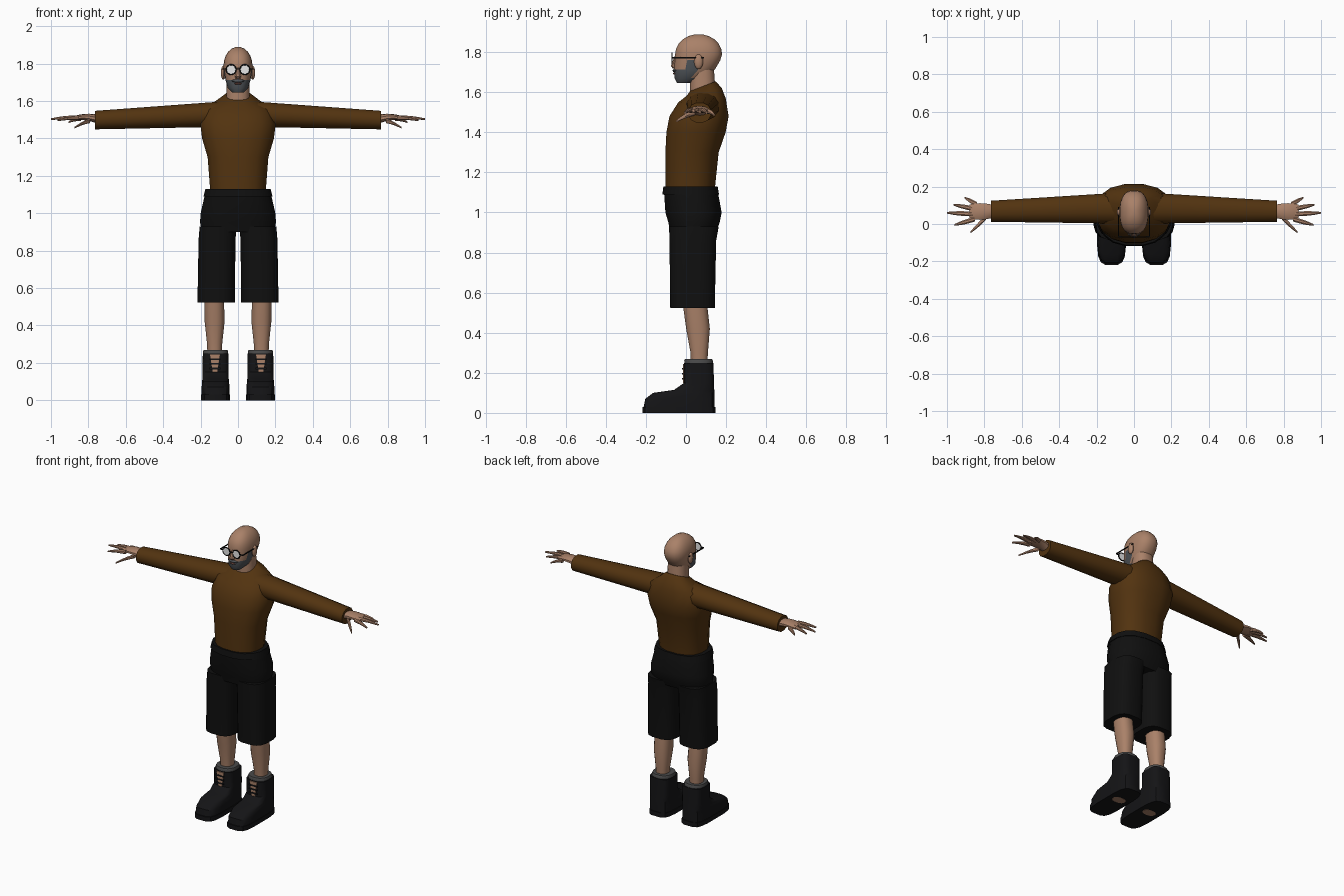
import bpy
import bmesh
from math import cos, sin, pi, radians, copysign
from mathutils import Matrix, Vector

cube = bpy.data.objects.get("Cube")
if cube:
    bpy.data.objects.remove(cube)


def material(name, red, green, blue):
    mat = bpy.data.materials.new(name)
    mat.use_nodes = True
    mat.diffuse_color = (red, green, blue, 1)
    mat.node_tree.nodes["Principled BSDF"].inputs["Base Color"].default_value = mat.diffuse_color
    return mat


skin = material("skin", .4, .22, .14)
wool = material("brown wool", .085, .033, .005)
cloth = material("black cloth", .005, .005, .005)
leather = material("black leather", .007, .007, .008)
sock_grey = material("sock grey", .07, .07, .07)
beard_grey = material("beard grey", .08, .09, .1)
lens_white = material("lens white", .8, .8, .8)
lip = material("lip", .2, .08, .06)


def finish(name, bm, mats, mirror=False):
    """Turn a bmesh into a smooth-shaded object, optionally mirrored across x."""
    bmesh.ops.recalc_face_normals(bm, faces=bm.faces)
    mesh = bpy.data.meshes.new(name)
    bm.to_mesh(mesh)
    bm.free()
    for mat in mats:
        mesh.materials.append(mat)
    part = bpy.data.objects.new(name, mesh)
    bpy.context.collection.objects.link(part)
    bpy.ops.object.select_all(action='DESELECT')
    part.select_set(True)
    bpy.context.view_layer.objects.active = part
    bpy.ops.object.shade_smooth_by_angle(angle=radians(35))
    if mirror:
        part.modifiers.new("mirror", 'MIRROR')


def oval(centre, u, v, sides, power):
    """Points of a rounded section spanned by the half axes u and v."""
    points = []
    for i in range(sides):
        angle = 2 * pi * (i + .5) / sides
        c, s = (copysign(abs(f) ** (2 / power), f) for f in (cos(angle), sin(angle)))
        points.append(centre + u * c + v * s)
    return points


def layer(z, width, front, back, x=0, tilt=0, sides=16, power=2.4):
    """Horizontal section; tilt raises its back edge and lowers its front."""
    centre = Vector((x, (front + back) / 2, z))
    return oval(centre, Vector((width / 2, 0, 0)), Vector((0, (back - front) / 2, tilt)), sides, power)


def loft(name, mats, loops, mirror=False, rule=None):
    """Skin a stack of sections; rule picks a material slot from a face centre."""
    bm = bmesh.new()
    rows = [[bm.verts.new(p) for p in loop] for loop in loops]
    for low, high in zip(rows, rows[1:]):
        for i in range(len(low)):
            bm.faces.new((low[i - 1], low[i], high[i], high[i - 1]))
    bm.faces.new(rows[0])
    bm.faces.new(rows[-1])
    if rule:
        for face in bm.faces:
            face.material_index = rule(face.calc_center_median())
    finish(name, bm, mats, mirror)


def limb(name, mat, start, end, depth, height, bulge=0, steps=5, sides=10):
    """Mirrored sideways limb; depth and height are (start, end) half sizes."""
    loops = []
    for step in range(steps + 1):
        f = step / steps
        swell = bulge * sin(pi * f)
        centre = Vector(start).lerp(Vector(end), f) + Vector((0, 0, swell))
        y = depth[0] + (depth[1] - depth[0]) * f + swell
        z = height[0] + (height[1] - height[0]) * f
        loops.append(oval(centre, Vector((0, y, 0)), Vector((0, 0, z)), sides, 2.2))
    loft(name, [mat], loops, mirror=True)


def block(name, mat, centre, size, mirror=False, round_shape=False):
    """Box or ellipsoid of the given full size."""
    bm = bmesh.new()
    matrix = Matrix.Translation(centre) @ Matrix.Diagonal((*size, 1))
    if round_shape:
        bmesh.ops.create_uvsphere(bm, u_segments=12, v_segments=8, radius=.5, matrix=matrix)
    else:
        bmesh.ops.create_cube(bm, size=1, matrix=matrix)
    finish(name, bm, [mat], mirror)


# Sweater
loft("sweater_body", [wool], [
    layer(z=1.11, width=.3, front=-.105, back=.145),
    layer(z=1.3, width=.33, front=-.105, back=.165),
    layer(z=1.4, width=.39, front=-.1, back=.2),
    layer(z=1.48, width=.41, front=-.085, back=.215),
    layer(z=1.56, width=.36, front=-.04, back=.2, tilt=.01),
    layer(z=1.6, width=.23, front=0, back=.18, tilt=.02),
    layer(z=1.63, width=.14, front=.02, back=.15, tilt=.025)])
limb("sleeves", wool, start=(.08, .085, 1.53), end=(.765, .068, 1.498),
     depth=(.085, .058), height=(.07, .051), sides=12)

# Head: neck, jaw sections, then a domed skull
loft("neck", [skin], [
    layer(z=1.58, width=.13, front=.02, back=.15),
    layer(z=1.72, width=.12, front=.02, back=.14)])
head = [
    layer(z=1.645, width=.06, front=-.045, back=.02, sides=24),
    layer(z=1.67, width=.11, front=-.058, back=.08, sides=24),
    layer(z=1.713, width=.135, front=-.06, back=.145, sides=24),
    layer(z=1.76, width=.152, front=-.056, back=.172, sides=24)]
for step in range(6):
    rise = radians(16 * step)
    reach = .118 * cos(rise)
    head.append(layer(z=1.79 + .1 * sin(rise), width=.156 * cos(rise),
                      front=.063 - reach, back=.063 + reach, sides=24))


def is_beard(c):
    jaw = c.z < 1.71 and c.y < .05
    sideburn = 1.71 < c.z < 1.76 and 0 < c.y < .06
    return int(jaw or sideburn)


loft("head", [skin, beard_grey], head, rule=is_beard)
loft("nose", [skin], [
    layer(z=1.718, width=.025, front=-.066, back=-.04, sides=8),
    layer(z=1.73, width=.035, front=-.077, back=-.04, sides=8),
    layer(z=1.78, width=.015, front=-.058, back=-.04, sides=8)])
block("moustache", beard_grey, (0, -.052, 1.708), (.07, .03, .02), round_shape=True)
block("mouth", lip, (0, -.056, 1.693), (.04, .018, .012), round_shape=True)
block("ears", skin, (.078, .063, 1.752), (.028, .045, .075), mirror=True, round_shape=True)

# Round glasses
for side, x in (("left", .037), ("right", -.037)):
    place = dict(location=(x, -.07, 1.768), rotation=(pi / 2, 0, 0))
    bpy.ops.mesh.primitive_torus_add(major_radius=.026, minor_radius=.004,
                                     major_segments=20, minor_segments=6, **place)
    rim = bpy.context.object
    bpy.ops.mesh.primitive_cylinder_add(vertices=20, radius=.025, depth=.004, **place)
    lens = bpy.context.object
    for part, name, mat in ((rim, "glasses_rim", cloth), (lens, "lens", lens_white)):
        part.name = f"{side}_{name}"
        part.data.materials.append(mat)
block("glasses_bridge", cloth, (0, -.07, 1.772), (.022, .006, .006))
block("glasses_hinges", cloth, (.073, -.068, 1.772), (.02, .006, .006), mirror=True)
block("glasses_temples", cloth, (.083, .01, 1.772), (.005, .16, .006), mirror=True)

# Hands
limb("palms", skin, start=(.74, .068, 1.5), end=(.88, .066, 1.508),
     depth=(.032, .04), height=(.025, .011), bulge=.01)
for name, base, tip in (
        ("index_fingers", (.85, .026, 1.51), (.96, -.005, 1.497)),
        ("middle_fingers", (.86, .053, 1.51), (1, .06, 1.503)),
        ("ring_fingers", (.85, .08, 1.51), (.965, .103, 1.497)),
        ("little_fingers", (.84, .105, 1.505), (.905, .14, 1.487)),
        ("thumbs", (.79, .035, 1.495), (.875, -.045, 1.457))):
    limb(name, skin, base, tip, depth=(.013, .005), height=(.014, .005), bulge=.004, sides=8)

# Shorts
loft("shorts_hips", [cloth], [
    layer(z=.9, width=.39, front=-.08, back=.15),
    layer(z=.95, width=.413, front=-.09, back=.17),
    layer(z=1, width=.406, front=-.105, back=.18),
    layer(z=1.12, width=.35, front=-.113, back=.158)])
loft("shorts_waistband", [cloth], [
    layer(z=1.09, width=.374, front=-.12, back=.167),
    layer(z=1.13, width=.354, front=-.115, back=.16)])
loft("shorts_legs", [cloth], [
    layer(z=.523, width=.202, front=-.08, back=.145, x=.117, power=3),
    layer(z=.86, width=.2, front=-.084, back=.152, x=.112, power=3),
    layer(z=.93, width=.2, front=-.086, back=.165, x=.106, power=3)], mirror=True)

# Bare lower legs
loft("lower_legs", [skin], [
    layer(z=.2, width=.075, front=.025, back=.105, x=.125),
    layer(z=.3, width=.082, front=.022, back=.11, x=.125),
    layer(z=.42, width=.108, front=0, back=.12, x=.125),
    layer(z=.6, width=.105, front=-.025, back=.1, x=.128)], mirror=True)

# Socks and boots
loft("socks", [sock_grey], [
    layer(z=.2, width=.13, front=0, back=.13, x=.12),
    layer(z=.26, width=.136, front=-.01, back=.136, x=.12),
    layer(z=.27, width=.13, front=-.005, back=.13, x=.12)], mirror=True)
loft("boot_soles", [leather], [
    layer(z=z, width=.156, front=-.22, back=.15, x=.12, power=4) for z in (0, .03)], mirror=True)
loft("boots", [leather], [
    layer(z=.02, width=.15, front=-.215, back=.145, x=.12, power=4),
    layer(z=.07, width=.15, front=-.205, back=.145, x=.12, power=4),
    layer(z=.1, width=.146, front=-.165, back=.144, x=.12, power=4),
    layer(z=.115, width=.142, front=-.06, back=.142, x=.12, power=4),
    layer(z=.15, width=.14, front=-.01, back=.14, x=.12, power=4),
    layer(z=.25, width=.138, front=-.01, back=.138, x=.12, power=4)], mirror=True)
loft("boot_arches", [skin], [
    layer(z=z, width=.09, front=-.03, back=.03, x=.12) for z in (-.001, .004)], mirror=True)

# Open boot fronts with laces
loft("boot_tongues", [skin], [
    layer(z=.15, width=.025, front=-.016, back=-.008, x=.123, power=6),
    layer(z=.245, width=.054, front=-.016, back=-.008, x=.123, power=6)], mirror=True)
for row in range(3):
    block(f"boot_lace_{row + 1}", leather, (.123, -.016, .17 + .025 * row), (.06, .006, .009), mirror=True)
